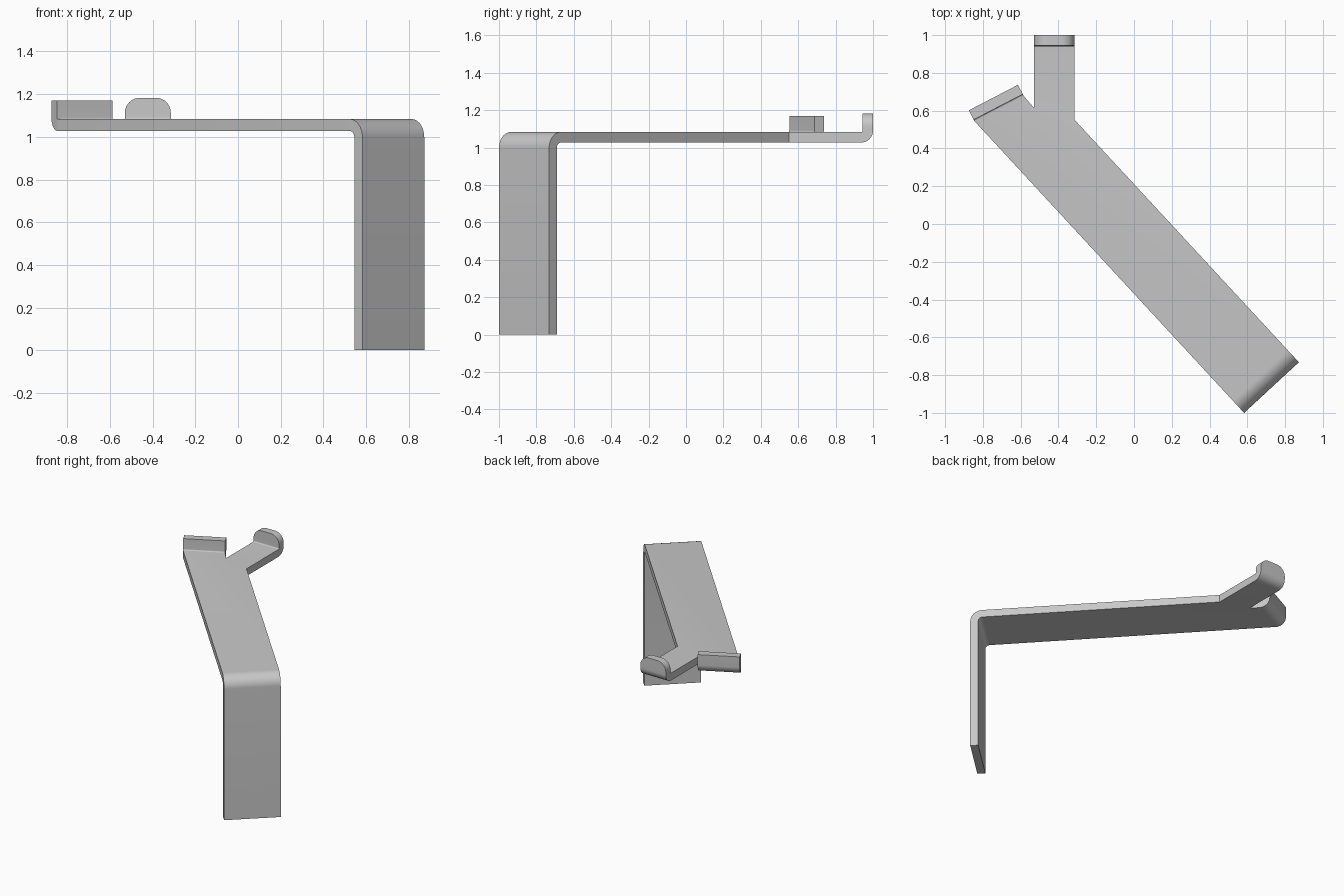
import bpy
import bmesh
from math import sin, cos, pi, radians
from mathutils import Vector

if "Cube" in bpy.data.objects:
    bpy.data.objects.remove(bpy.data.objects["Cube"])

TOP, THICK = 1.083, 0.056
UP = Vector((0, 0, 1))

metal = bpy.data.materials.new("grey_metal")
metal.use_nodes = True
colour = (0.58, 0.58, 0.58, 1)
metal.diffuse_color = colour
metal.node_tree.nodes["Principled BSDF"].inputs["Base Color"].default_value = colour

bm = bmesh.new()


def add_face(points):
    bm.faces.new([bm.verts.new(p) for p in points])


def add_bend(a, b, turn, inner, end_z, corner=0.0, steps=10):
    """Fold the sheet from plate edge a-b up (turn=1) or down (turn=-1) to end_z."""
    side = (b - a).normalized()
    out = side.cross(UP)
    if out.dot(a + b) < 0:
        out = -out
    outer = inner + THICK
    centre_z = TOP + inner if turn > 0 else TOP - THICK - inner

    # Each section holds reach and height on both skins, and a width inset
    sections = []
    for i in range(steps + 1):
        t = i / steps * pi / 2
        sections.append([(r * sin(t), centre_z - turn * r * cos(t), 0)
                         for r in (inner, outer)])
    if corner:
        for i in range(steps + 1):
            t = i / steps * pi / 2
            z = end_z - turn * corner * (1 - sin(t))
            sections.append([(r, z, corner * (1 - cos(t))) for r in (inner, outer)])
    else:
        sections.append([(r, end_z, 0) for r in (inner, outer)])

    loops = []
    for (r0, z0, inset), (r1, z1, _) in sections:
        pa, pb = a + side * inset, b - side * inset
        loops.append([pa + out * r0 + UP * z0, pb + out * r0 + UP * z0,
                      pb + out * r1 + UP * z1, pa + out * r1 + UP * z1])
    for low, high in zip(loops, loops[1:]):
        for k in range(4):
            n = (k + 1) % 4
            add_face((low[k], low[n], high[n], high[k]))
    add_face(loops[-1])


# Flat arm outline with a forked end
axis = Vector((-0.679, 0.734, 0))
leg_bend = 0.03
setback = axis * (leg_bend + THICK)
leg_a = Vector((0.583, -1.0, 0)) + setback
leg_b = Vector((0.873, -0.732, 0)) + setback
fork_y = 1.0 - THICK - 0.008
tab_b, tab_a = Vector((-0.315, fork_y, 0)), Vector((-0.53, fork_y, 0))
lip_b, lip_a = Vector((-0.585, 0.68, 0)), Vector((-0.845, 0.545, 0))
outline = [leg_a, leg_b, Vector((-0.315, 0.552, 0)), tab_b, tab_a,
           Vector((-0.53, 0.615, 0)), lip_b, lip_a]
folded = {0, 3, 6}

for z in (TOP, TOP - THICK):
    add_face([p + UP * z for p in outline])
for i, p in enumerate(outline):
    if i not in folded:
        q = outline[(i + 1) % len(outline)]
        add_face((p + UP * TOP, q + UP * TOP,
                  q + UP * (TOP - THICK), p + UP * (TOP - THICK)))

# Leg, rounded end tab and square side lip
add_bend(leg_a, leg_b, -1, leg_bend, 0)
add_bend(tab_a, tab_b, 1, 0.008, 1.183, corner=0.07)
add_bend(lip_a, lip_b, 1, 0.008, 1.17)

bmesh.ops.remove_doubles(bm, verts=bm.verts, dist=0.0003)
bmesh.ops.recalc_face_normals(bm, faces=bm.faces)
mesh = bpy.data.meshes.new("bent_bracket")
bm.to_mesh(mesh)
bm.free()
mesh.materials.append(metal)
bracket = bpy.data.objects.new("bent_bracket", mesh)
bpy.context.collection.objects.link(bracket)

# Soft bends, crisp sheet edges
bpy.ops.object.select_all(action="DESELECT")
bracket.select_set(True)
bpy.context.view_layer.objects.active = bracket
bpy.ops.object.shade_smooth_by_angle(angle=radians(30))
